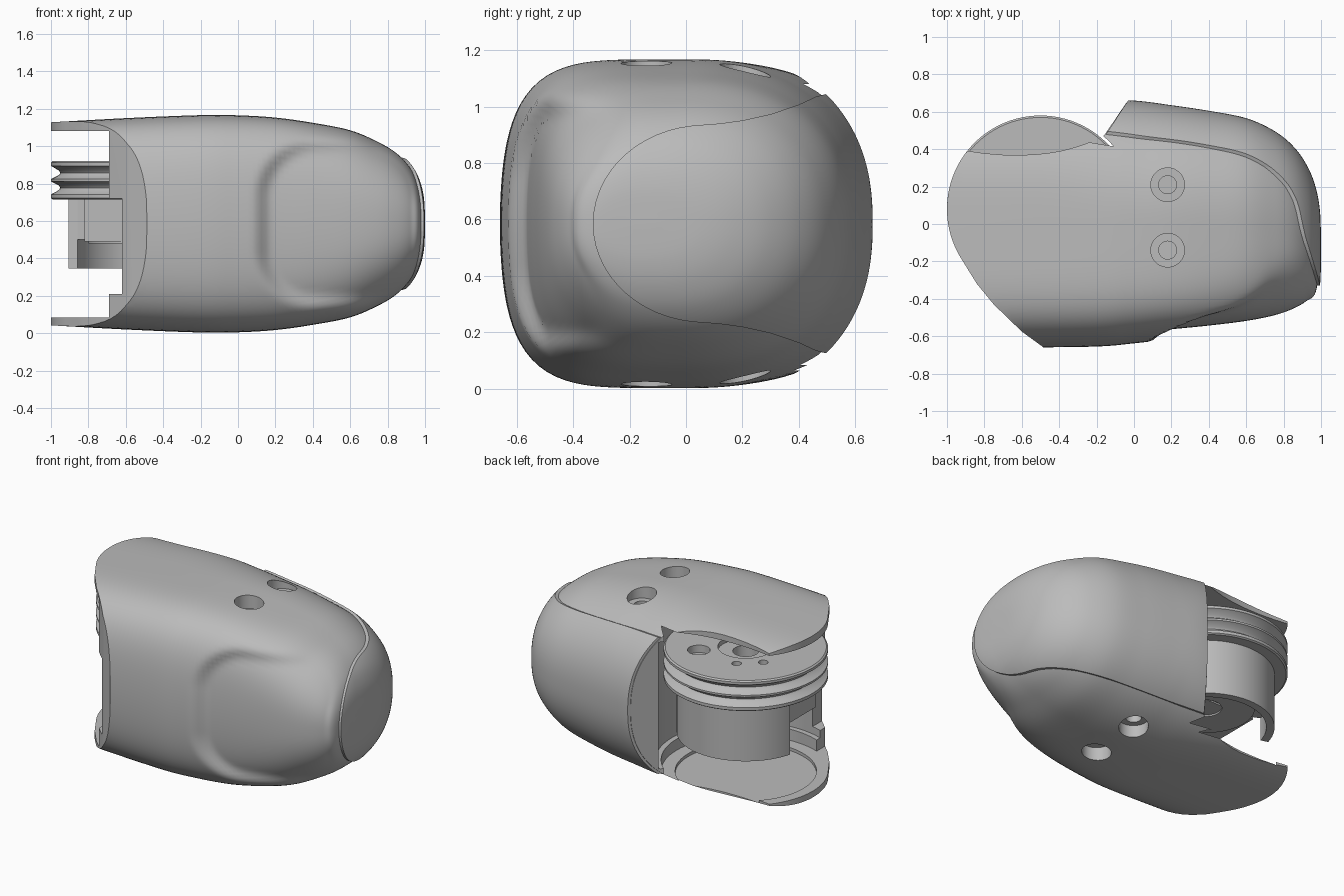
import bpy, bmesh, math
from mathutils import Vector

if "Cube" in bpy.data.objects:
    bpy.data.objects.remove(bpy.data.objects["Cube"])

ZC = 0.585            # mid height of the housing
PX, PY = -0.5, 0.08   # pulley axis
grey = bpy.data.materials.new("warm_grey")
grey.diffuse_color = (0.5, 0.5, 0.5, 1)
grey.use_nodes = True
grey.node_tree.nodes["Principled BSDF"].inputs["Base Color"].default_value = grey.diffuse_color


def finish(name, bm):
    bmesh.ops.recalc_face_normals(bm, faces=bm.faces)
    me = bpy.data.meshes.new(name)
    bm.to_mesh(me)
    bm.free()
    ob = bpy.data.objects.new(name, me)
    bpy.context.collection.objects.link(ob)
    return ob


def prism(name, pts, lo, hi, axis='Z'):
    """Extrude a 2D outline along z (x,y points) or x (y,z points)."""
    bm = bmesh.new()
    put = (lambda p, t: (p[0], p[1], t)) if axis == 'Z' else (lambda p, t: (t, p[0], p[1]))
    a = [bm.verts.new(put(p, lo)) for p in pts]
    b = [bm.verts.new(put(p, hi)) for p in pts]
    bm.faces.new(a)
    bm.faces.new(b)
    for i in range(len(pts)):
        j = (i + 1) % len(pts)
        bm.faces.new((a[i], a[j], b[j], b[i]))
    return finish(name, bm)


def arc(cx, cy, r, a0, a1, n):
    return [(cx + r * math.cos(math.radians(a0 + (a1 - a0) * i / n)),
             cy + r * math.sin(math.radians(a0 + (a1 - a0) * i / n))) for i in range(n + 1)]


def cyl(name, x, y, r, lo, hi, n=64):
    return prism(name, arc(x, y, r, 0, 360, n)[:-1], lo, hi)


def box(name, x0, x1, y0, y1, z0, z1):
    return prism(name, [(x0, y0), (x1, y0), (x1, y1), (x0, y1)], z0, z1)


def boolean(ob, op, *cutters):
    for c in cutters:
        m = ob.modifiers.new("cut", 'BOOLEAN')
        m.operation, m.object, m.solver = op, c, 'EXACT'
        dg = bpy.context.evaluated_depsgraph_get()
        me = bpy.data.meshes.new_from_object(ob.evaluated_get(dg))
        ob.modifiers.clear()
        ob.data = me
        bpy.data.objects.remove(c)


# Housing stations: x, front y, back y, half height
ST = [(-1.05, -.66, .645, .54), (-.6, -.66, .645, .565), (-.2, -.655, .645, .581),
      (0, -.638, .645, .58), (.2, -.615, .62, .568), (.4, -.595, .59, .54),
      (.6, -.57, .55, .50), (.75, -.54, .48, .437), (.85, -.505, .395, .375),
      (.92, -.465, .29, .30), (.96, -.42, .18, .22), (.98, -.34, .06, .13),
      (.985, -.2, -.1, .02)]


def smooth(t):
    t = max(0, min(1, t))
    return t * t * (3 - 2 * t)


def loft(name, offset=0, sub=8, n=144):
    """Bowed superellipse sections along x, with the recess pressed into the front."""
    rows = []
    for i in range(len(ST) - 1):
        p = [Vector(ST[max(0, min(len(ST) - 1, i + k))]) for k in (-1, 0, 1, 2)]
        for s in range(sub):
            t = s / sub
            rows.append(0.5 * (2 * p[1] + (p[2] - p[0]) * t
                               + (2 * p[0] - 5 * p[1] + 4 * p[2] - p[3]) * t * t
                               + (3 * p[1] - p[0] - 3 * p[2] + p[3]) * t ** 3))
    rows.append(Vector(ST[-1]))
    bm = bmesh.new()
    rings = []
    for x, yf, yb, h in rows:
        yc, a = (yf + yb) / 2, (yb - yf) / 2
        k = smooth((x - .2) / .75)
        ring = []
        for j in range(n):
            c, s = math.cos(2 * math.pi * j / n), math.sin(2 * math.pi * j / n)
            e, bow = (5 - 2.2 * k, .12) if c < 0 else (3.2 - .9 * smooth((x + .6) / .7), 0)
            r = (abs(c) ** e + abs(s) ** e) ** (-1 / e)
            dy = a * r * c * (1 - bow * (r * s) ** 2)
            y, z = yc + dy, h * r * s
            if c < 0:
                qx, qz = abs(x - .55) - .15, abs(z) - .145
                d = math.hypot(max(qx, 0), max(qz, 0)) + min(max(qx, qz), 0) - .27
                y += .052 * smooth(-d / .1 + .5) * smooth(-c * 2)
            ring.append(bm.verts.new((x, y, ZC + z)))
        rings.append(ring)
    for A, B in zip(rings, rings[1:]):
        for j in range(n):
            bm.faces.new((A[j], A[(j + 1) % n], B[(j + 1) % n], B[j]))
    bm.faces.new(rings[0])
    bm.faces.new(rings[-1])
    bmesh.ops.recalc_face_normals(bm, faces=bm.faces)
    bm.normal_update()
    for v, q in [(v, v.normal.copy()) for v in bm.verts]:
        v.co += q * offset
    return finish(name, bm)


# Main housing: trimmed to the plan outline, then opened up around the pulley
outline = ([(-.16, .473), (-.23, .44), (-.3, .415), (-.38, .393), (-.46, .379), (-.54, .371),
            (-.62, .369), (-.7, .37), (-.8, .378), (-.89, .391)]
           + arc(PX, PY, .5, 143, 213, 20)
           + [(-.84, -.32), (-.75, -.43), (-.6, -.575), (-.49, -.655), (-.4, -.8),
              (1.2, -.8), (1.2, .9), (.13, .9)])
housing = loft("housing")
boolean(housing, 'INTERSECT', prism("trim", outline, -.3, 1.5))
boolean(housing, 'DIFFERENCE',
        cyl("cavity", PX, PY, .515, .085, 1.08, 96),
        cyl("cavity_side", PX, PY, .55, .16, 1.01, 96),
        box("side_opening", -1.3, -.69, -.9, .2, .0851, 1.0799),
        box("low_opening", -1.3, -.62, -.9, .1, .21, .72),
        cyl("floor_recess", PX, PY, .43, .065, .3))
# Counterbored screw holes, top and bottom
for y in (.21, -.14):
    boolean(housing, 'DIFFERENCE',
            cyl("bore", .18, y, .09, 1.07, 1.4, 48), cyl("bore", .18, y, .09, -.3, .1, 48),
            cyl("pilot", .18, y, .048, .98, 1.2, 32), cyl("pilot", .18, y, .048, -.1, .19, 32))

# Wrap-around cap: a slightly proud copy of the housing, cut to a tongue shape
half = [(.07 - .4 * math.cos(t * math.pi / 28), .35 * math.sin(t * math.pi / 28))
        for t in range(1, 14)] + [(.12, .355), (.2, .366), (.3, .388), (.4, .422),
                                  (.46, .45), (.52, .465), (.9, .465)]
tongue = [(-.33, ZC)] + [(y, ZC + w) for y, w in half] + [(y, ZC - w) for y, w in reversed(half)]
cap = loft("end_cap", .015)
boolean(cap, 'INTERSECT', prism("tongue", tongue, -1.5, 1.5, 'X'))
boolean(cap, 'INTERSECT',
        prism("cap_trim", [(-.152, .478), (.128, .9), (1.2, .9), (1.2, -.8), (.6, -.8),
                           (.6, -.1), (.1, .3)], -.3, 1.5))
boolean(cap, 'DIFFERENCE', cyl("cavity", PX, PY, .551, .161, 1.009, 96))

# Double-groove pulley, spun from a profile
prof = [(0, .92), (.49, .92), (.5, .912), (.5, .895), (.458, .87), (.45, .857), (.458, .845),
        (.5, .825), (.5, .812), (.458, .79), (.45, .777), (.458, .765), (.5, .742),
        (.5, .722), (.49, .715), (0, .715)]
bm = bmesh.new()
vs = [bm.verts.new((PX + r, PY, z)) for r, z in prof]
es = [bm.edges.new(e) for e in zip(vs, vs[1:])]
bmesh.ops.spin(bm, geom=vs + es, cent=(PX, PY, 0), axis=(0, 0, 1), angle=2 * math.pi, steps=96)
bmesh.ops.remove_doubles(bm, verts=bm.verts, dist=1e-4)
pulley = finish("pulley", bm)
boolean(pulley, 'DIFFERENCE', cyl("hub_recess", PX, PY, .17, .89, 1, 48),
        cyl("hub_hole", PX, PY, .08, .8, 1, 32))
for deg, r, s in ((45, .29, .07), (225, .29, .07), (112, .25, .03), (150, .25, .03)):
    t = math.radians(deg)
    boolean(pulley, 'DIFFERENCE',
            cyl("hole", PX + r * math.cos(t), PY + r * math.sin(t), s, .87, 1, 24))

# Drive unit under the pulley: part-cylinder skirt, hub, block and mounting disc
prism("drive_skirt", arc(PX, PY, .42, -35, 165, 60) + arc(PX, PY, .37, 165, -35, 60), .345, .72)
prism("drive_core", arc(PX, PY, .371, -35, 165, 60), .5, .72)
box("drive_block", -.82, -.3, -.2, .15, .49, .72)
hub = cyl("drive_hub", PX, PY, .3, .48, .6)
boolean(hub, 'DIFFERENCE', cyl("hub_bore", PX, PY, .1, .3, .55, 32))

# Shading and colour
bpy.ops.object.select_all(action='DESELECT')
for ob in bpy.context.scene.objects:
    ob.data.materials.clear()
    ob.data.materials.append(grey)
    for p in ob.data.polygons:
        p.material_index = 0
    ob.select_set(True)
    bpy.context.view_layer.objects.active = ob
bpy.ops.object.shade_smooth_by_angle(angle=math.radians(32))
